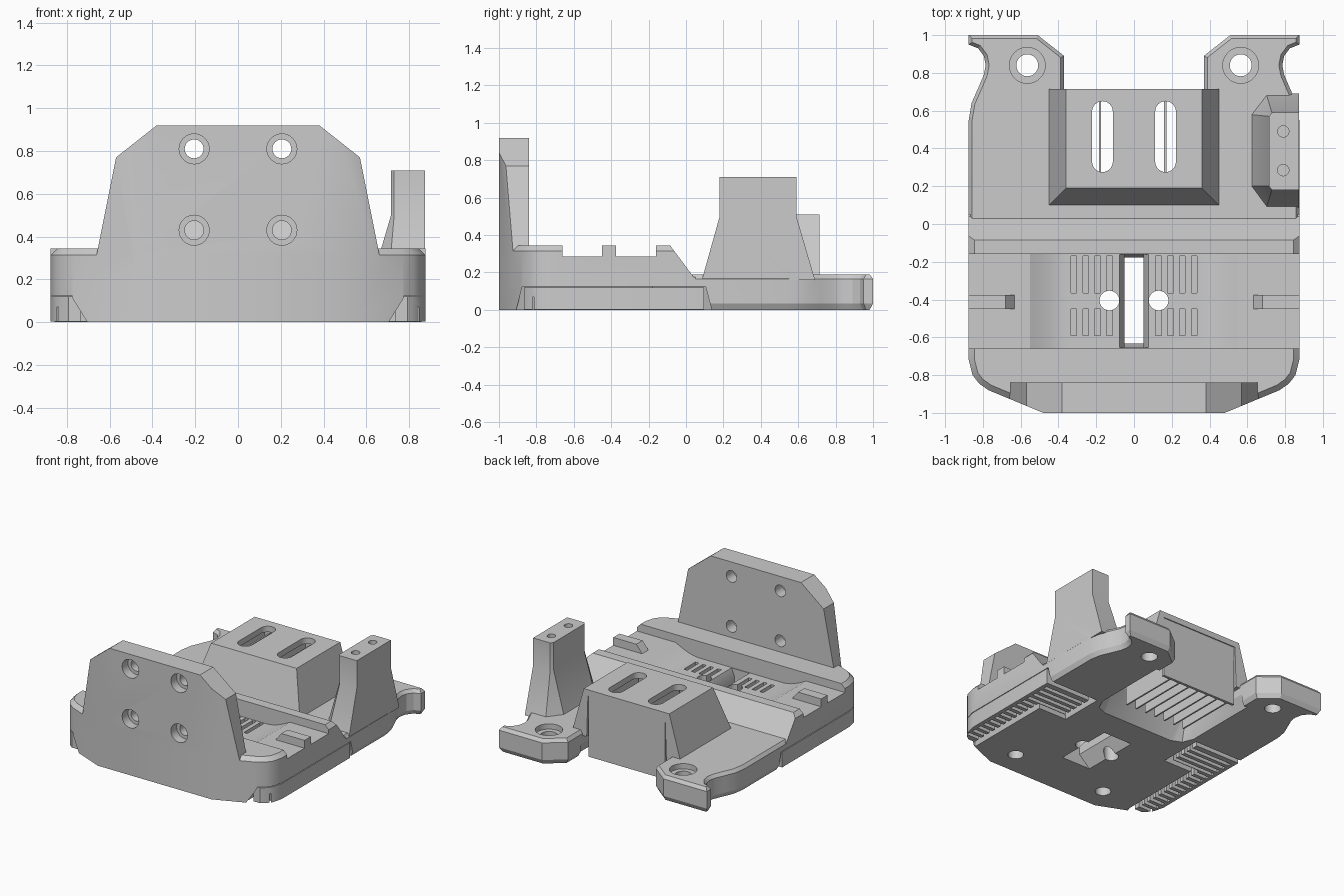
import bpy, bmesh
from math import sin, cos, pi, radians
from mathutils import Vector

if "Cube" in bpy.data.objects:
    bpy.data.objects.remove(bpy.data.objects["Cube"])

grey = bpy.data.materials.new("plain_grey")
grey.use_nodes = True
grey.diffuse_color = (0.6, 0.6, 0.6, 1)
grey.node_tree.nodes["Principled BSDF"].inputs["Base Color"].default_value = (0.6, 0.6, 0.6, 1)

AXES = {"z": lambda u, v, w: (u, v, w), "y": lambda u, v, w: (u, w, v), "x": lambda u, v, w: (w, u, v)}


# ---- helpers ----
def solid(name, *shapes):
    """Each shape is (axis, (outline, position), (outline, position), ...), lofted and capped."""
    bm = bmesh.new()
    for axis, *rings in shapes:
        loops = [[bm.verts.new(AXES[axis](u, v, w)) for u, v in pts] for pts, w in rings]
        n = len(loops[0])
        for a, b in zip(loops, loops[1:]):
            for i in range(n):
                j = (i + 1) % n
                bm.faces.new((a[i], a[j], b[j], b[i]))
        bm.faces.new(loops[0])
        bm.faces.new(loops[-1])
    bmesh.ops.recalc_face_normals(bm, faces=bm.faces)
    mesh = bpy.data.meshes.new(name)
    bm.to_mesh(mesh)
    bm.free()
    mesh.materials.append(grey)
    ob = bpy.data.objects.new(name, mesh)
    bpy.context.collection.objects.link(ob)
    return ob


def volume(mesh):
    bm = bmesh.new()
    bm.from_mesh(mesh)
    result = bm.calc_volume(signed=True)
    bm.free()
    return result


def combine(target, other, operation):
    """Apply a boolean, keeping the first solver whose result has a plausible volume."""
    before = volume(target.data)
    for solver in ("MANIFOLD", "EXACT"):
        mod = target.modifiers.new("boolean", "BOOLEAN")
        mod.operation, mod.object, mod.solver = operation, other, solver
        bpy.context.view_layer.update()
        graph = bpy.context.evaluated_depsgraph_get()
        mesh = bpy.data.meshes.new_from_object(target.evaluated_get(graph))
        target.modifiers.clear()
        after = volume(mesh)
        if after > before * .4 and abs(after - before) > 1e-7:
            target.data = mesh
            break
    bpy.data.objects.remove(other)


def cut(target, *shapes):
    combine(target, solid("cutter", *shapes), "DIFFERENCE")


def add(target, other):
    combine(target, other, "UNION")


def prism(axis, pts, lo, hi):
    return (axis, (pts, lo), (pts, hi))


def rect(x0, x1, y0, y1):
    return [(x0, y0), (x1, y0), (x1, y1), (x0, y1)]


def circle(x, y, r, n=32):
    return [(x + r * cos(2 * pi * i / n), y + r * sin(2 * pi * i / n)) for i in range(n)]


def stadium(x, y0, y1, r, n=12):
    return ([(x + r * cos(pi * i / n), y1 - r + r * sin(pi * i / n)) for i in range(n + 1)]
            + [(x - r * cos(pi * i / n), y0 + r - r * sin(pi * i / n)) for i in range(n + 1)])


def flip(pts):
    return [(-x, y) for x, y in reversed(pts)]


def inset(pts, d):
    """Move a closed outline inwards by d."""
    n = len(pts)
    area = sum(pts[i - 1][0] * pts[i][1] - pts[i][0] * pts[i - 1][1] for i in range(n))
    s = 1 if area > 0 else -1
    out = []
    for i in range(n):
        a, b, c = (Vector(pts[k % n]) for k in (i - 1, i, i + 1))
        e, f = (b - a).normalized(), (c - b).normalized()
        m, k = Vector((-e.y, e.x)) * s, Vector((-f.y, f.x)) * s
        out.append(tuple(b + (m + k) * d / (1 + m.dot(k))))
    return out


# ---- plan outlines ----
nose = [(.48, -1), (.77, -.88), (.82, -.845), (.855, -.8), (.875, -.72)]
arm = [(.875, .55), (.86, .64), (.825, .72), (.795, .79), (.785, .84), (.795, .89), (.825, .93),
       (.875, .95), (.875, 1), (.51, 1), (.37, .89), (.37, .6)]
front_plan = nose + [(.875, .05)]
front_plan += flip(front_plan)
rear_plan = [(.875, -.1)] + arm
rear_plan += flip(rear_plan)
full_plan = nose + arm
full_plan += flip(full_plan)

# ---- main body: front block, rear slab, box housing, post ----
body = solid("carriage_body", ("z", (front_plan, 0), (front_plan, .315), (inset(front_plan, .03), .345)))
cut(body, prism("x", [(-.126, .4), (.04, .1765), (.2, .1765), (.2, .4)], -1, 1))
add(body, solid("rear_slab", ("z", (inset(rear_plan, .018), 0), (rear_plan, .035),
                              (rear_plan, .165), (inset(rear_plan, .018), .19))))
add(body, solid("box_housing", ("z", (rect(-.461, .461, .089, .715), .15), (rect(-.36, .36, .19, .715), .51))))
post_foot = [(.615, .2), (.7, .085), (.874, .085), (.874, .69), (.7, .69), (.615, .58)]
post_top = [(.715, .2), (.73, .18), (.874, .18), (.874, .59), (.73, .59), (.715, .57)]
add(body, solid("post", ("z", (post_foot, .16), (post_top, .5), (post_top, .71))))

# ---- upright front plate, trimmed to the nose ----
half = [(.68, .2), (.66, .32), (.57, .77), (.38, .92)]
plate = solid("front_plate", prism("y", half + flip(half), -1.05, -.84))
combine(plate, solid("trim", prism("z", full_plan, -.1, 1.2)), "INTERSECT")
add(body, plate)
cut(body, *[("y", (circle(x, z, .07), -1.05), (circle(x, z, .07), -.93),
             (circle(x, z, .044), -.93), (circle(x, z, .044), -.8))
            for x in (-.205, .205) for z in (.43, .81)])

# ---- tray across the front block with a curved centre dip ----
dip = [(.55 - .2 * t / 6, .285 - .065 * sin(pi / 2 * t / 6)) for t in range(7)]
tray = [(1, .5), (1, .285)] + dip
cut(body, prism("y", tray + flip(tray), -.66, -.16))

# ---- belt slot, its widened underside, belt teeth and round holes ----
cut(body, ("z", (rect(-.13, .13, -.63, -.18), -.01), (rect(-.05, .05, -.655, -.161), .1),
           (rect(-.05, .05, -.655, -.161), .16), (rect(-.08, .08, -.655, -.161), .23)))
cut(body, *[prism("z", circle(s * .13, -.405, .052), -.1, .4) for s in (-1, 1)])
cut(body, *[prism("z", rect(s * x - .015, s * x + .015, y0, y1), .16, .3)
            for s in (-1, 1) for x in (.13, .193, .256, .319)
            for y0, y1 in ((-.59, -.45), (-.365, -.17))])

# ---- screw holes ----
cut(body, *[("z", (circle(s * .565, .84, .058), -.1), (circle(s * .565, .84, .058), .15),
             (circle(s * .565, .84, .095), .15), (circle(s * .565, .84, .095), .3)) for s in (-1, 1)])
cut(body, *[prism("z", circle(s * .4, -.815, .055), -.1, .2) for s in (-1, 1)],
    *[prism("z", circle(.79, y, .03), .55, .8) for y in (.285, .49)])


# ---- hollow under the box with a flared mouth, and two long slots ----
def mouth(x, y, c):
    return [(-x, .74), (-x, y + c), (-x + c * .3, y + c * .3), (-x + c, y),
            (x - c, y), (x - c * .3, y + c * .3), (x, y + c), (x, .74)]


cut(body, ("z", (mouth(.42, .03, .12), -.01), (mouth(.335, .17, .02), .16), (mouth(.325, .215, .01), .465)))
cut(body, *[prism("z", stadium(s * .167, .275, .65, .055), .4, .6) for s in (-1, 1)])

# ---- stepped pockets under both sides, filled by ribbed pads ----
pocket = [(1, .14), (.45, .14), (.45, -.21), (.69, -.21), (.69, -.91), (1, -.91)]
for name, side in (("left_pad", lambda p: p), ("right_pad", flip)):
    cut(body, ("z", (side(pocket), -.01), (side(inset(pocket, .035)), .125)))
    pad = solid(name, prism("z", side(inset(pocket, .045)), .003, .12))
    combine(pad, solid("trim", prism("z", full_plan, -.1, .5)), "INTERSECT")
    cut(pad, *[prism("z", side(rect(.4, .845, -.82 + .06 * i, -.79 + .06 * i)), -.05, .07) for i in range(15)])

# ---- small ramped clips on the tray ends ----
clip = [(.875, .27), (.875, .345), (.68, .345), (.62, .27)]
solid("tray_clips", prism("y", clip, -.45, -.375), prism("y", flip(clip), -.45, -.375))

# ---- thin ribs and end wall inside the box ----
solid("box_ribs", prism("y", rect(-.322, .322, 0, .463), .69, .71),
      *[prism("x", rect(.22, .69, 0, .463), -.272 + .0862 * i, -.26 + .0862 * i) for i in range(7)])

# ---- shading ----
bpy.ops.object.select_all(action="DESELECT")
for ob in bpy.context.collection.objects:
    if ob.type == "MESH" and grey.name in ob.data.materials:
        ob.select_set(True)
        bpy.context.view_layer.objects.active = ob
bpy.ops.object.shade_smooth_by_angle(angle=radians(25))
